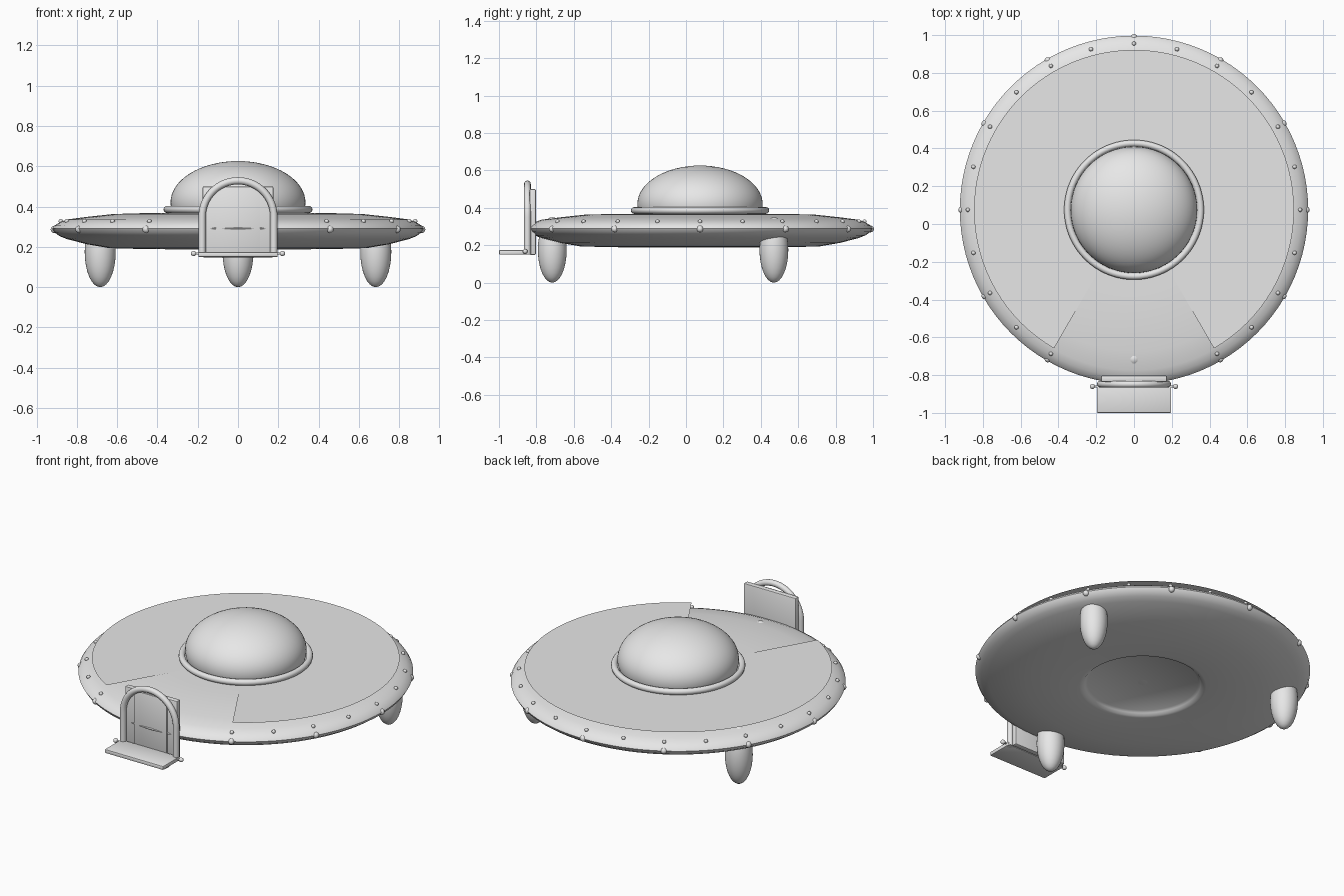
import bpy, bmesh, math
from mathutils import Matrix, Vector

cube = bpy.data.objects.get("Cube")
if cube:
    bpy.data.objects.remove(cube, do_unlink=True)

CY = 0.075  # the saucer sits slightly behind the origin, the step reaches forward

grey = bpy.data.materials.new("light grey metal")
grey.use_nodes = True
grey.diffuse_color = (0.8, 0.8, 0.8, 1)
grey.node_tree.nodes["Principled BSDF"].inputs["Base Color"].default_value = (0.8, 0.8, 0.8, 1)


def finish(name, bm, angle=40):
    """Turn a bmesh into a named, shaded object."""
    mesh = bpy.data.meshes.new(name)
    bm.to_mesh(mesh)
    bm.free()
    mesh.materials.append(grey)
    obj = bpy.data.objects.new(name, mesh)
    bpy.context.collection.objects.link(obj)
    bpy.ops.object.select_all(action="DESELECT")
    obj.select_set(True)
    bpy.context.view_layer.objects.active = obj
    bpy.ops.object.shade_smooth_by_angle(angle=math.radians(angle))
    return obj


def lathe(name, profile, closed=False, steps=96):
    """Spin an (r, z) profile around the saucer axis."""
    bm = bmesh.new()
    verts = [bm.verts.new((r, CY, z)) for r, z in profile]
    pairs = list(zip(verts, verts[1:]))
    if closed:
        pairs.append((verts[-1], verts[0]))
    edges = [bm.edges.new(p) for p in pairs]
    bmesh.ops.spin(bm, geom=verts + edges, cent=(0, CY, 0), axis=(0, 0, 1),
                   angle=math.tau, steps=steps)
    bmesh.ops.remove_doubles(bm, verts=bm.verts, dist=1e-4)
    bmesh.ops.recalc_face_normals(bm, faces=bm.faces)
    return finish(name, bm)


def ball(name, centre, size, segments=32, rings=16):
    bm = bmesh.new()
    bmesh.ops.create_uvsphere(bm, u_segments=segments, v_segments=rings, radius=1,
                              matrix=Matrix.LocRotScale(Vector(centre), None, Vector(size)))
    return finish(name, bm)


def box(name, lo, hi, bevel=0.006):
    lo, hi = Vector(lo), Vector(hi)
    bm = bmesh.new()
    bmesh.ops.create_cube(bm, size=1, matrix=Matrix.LocRotScale((lo + hi) / 2, None, hi - lo))
    bmesh.ops.bevel(bm, geom=bm.edges[:], offset=bevel, segments=2, profile=0.5, affect="EDGES")
    return finish(name, bm)


def polar(r, degrees, z):
    a = math.radians(degrees)
    return (r * math.cos(a), CY + r * math.sin(a), z)


# Saucer hull with a shallow round recess underneath
lathe("hull", [(0, 0.368), (0.45, 0.368), (0.62, 0.363), (0.75, 0.349), (0.85, 0.336),
               (0.885, 0.322), (0.912, 0.305), (0.922, 0.29), (0.912, 0.272), (0.885, 0.253),
               (0.85, 0.239), (0.75, 0.213), (0.64, 0.194), (0.5, 0.19), (0.35, 0.188),
               (0.33, 0.191), (0.318, 0.203), (0.305, 0.213), (0, 0.215)])

# Flat thin deck sheet, open towards the door
bm = bmesh.new()
rows = []
for i in range(81):
    a = -60 + 300 * i / 80
    rows.append([bm.verts.new(polar(r, a, 0.371)) for r in (0.36, 0.847)])
for (a, b), (c, d) in zip(rows, rows[1:]):
    bm.faces.new((a, b, d, c))
finish("deck_sheet", bm)

# Cockpit dome and its collar
ball("dome", (0, CY, 0.42), (0.335, 0.335, 0.206), 64, 32)
lathe("dome_collar", [(0.352 + 0.018 * math.cos(t * math.tau / 12),
                       0.386 + 0.018 * math.sin(t * math.tau / 12)) for t in range(12)], True)

# Three egg-shaped feet
for name, a in (("front_foot", 270), ("left_foot", 30), ("right_foot", 150)):
    ball(name, polar(0.79, a, 0.175), (0.077, 0.077, 0.175))

# Rivets: small ones on the shoulder, larger ones around the rim
for i in range(24):
    a = i * 15
    if abs(a - 270) > 20:
        ball("shoulder_rivet", polar(0.88, a, 0.327), (0.011,) * 3, 12, 8)
    if i % 2 == 0 and a != 270:
        ball("rim_rivet", polar(0.912, a, 0.287), (0.018,) * 3, 12, 8)

# Door slab with a raised middle panel
box("door_slab", (-0.175, -0.836, 0.148), (0.175, -0.803, 0.5))
box("door_panel", (-0.11, -0.843, 0.155), (0.11, -0.83, 0.495), 0.002)

# Arched tubular door frame
path = [(-0.178, 0.15)]
path += [(-0.178 * math.cos(math.pi * i / 32), 0.35 + 0.178 * math.sin(math.pi * i / 32))
         for i in range(33)]
path += [(0.178, 0.15)]
curve = bpy.data.curves.new("door_frame", "CURVE")
curve.dimensions = "3D"
curve.bevel_depth = 0.018
curve.bevel_resolution = 4
curve.use_fill_caps = True
spline = curve.splines.new("POLY")
spline.points.add(len(path) - 1)
for point, (x, z) in zip(spline.points, path):
    point.co = (x, -0.848, z, 1)
curve.materials.append(grey)
bpy.context.collection.objects.link(bpy.data.objects.new("door_frame", curve))

# Fold-down step with hinge knobs
box("step", (-0.197, -1.0, 0.15), (0.197, -0.84, 0.174))
for name, side in (("left_hinge_knob", 1), ("right_hinge_knob", -1)):
    ball(name, (side * 0.22, -0.86, 0.167), (0.014, 0.013, 0.013), 16, 10)
    box("hinge_pin", (side * 0.205 - 0.015, -0.865, 0.162), (side * 0.205 + 0.015, -0.855, 0.172), 0.002)
